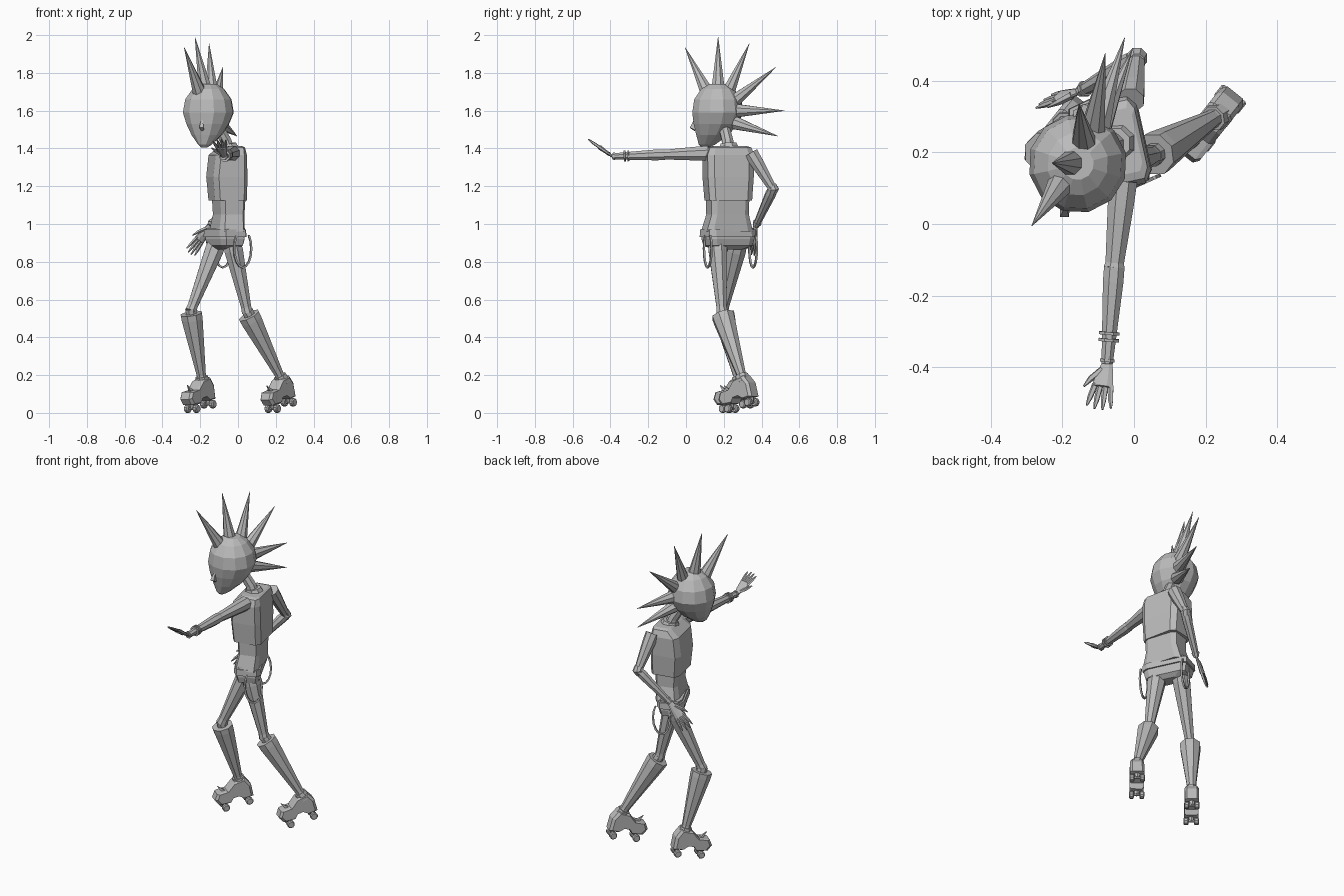
import bpy, bmesh, math
from mathutils import Vector, Matrix

old = bpy.data.objects.get("Cube")
if old:
    bpy.data.objects.remove(old)

grey = bpy.data.materials.new("plain_grey")
grey.use_nodes = True
grey.diffuse_color = (0.5, 0.5, 0.5, 1)
grey.node_tree.nodes["Principled BSDF"].inputs["Base Color"].default_value = (0.5, 0.5, 0.5, 1)


def finish(name, bm):
    bmesh.ops.recalc_face_normals(bm, faces=bm.faces)
    mesh = bpy.data.meshes.new(name)
    bm.to_mesh(mesh)
    bm.free()
    mesh.materials.append(grey)
    obj = bpy.data.objects.new(name, mesh)
    bpy.context.collection.objects.link(obj)
    return obj


def skin(name, rings):
    """Join rings of points with flat faces and cap both ends."""
    bm = bmesh.new()
    loops = [[bm.verts.new(p) for p in ring] for ring in rings]
    n = len(loops[0])
    for a, b in zip(loops, loops[1:]):
        for i in range(n):
            j = (i + 1) % n
            bm.faces.new((a[i], a[j], b[j], b[i]))
    bm.faces.new(loops[0])
    bm.faces.new(loops[-1])
    return finish(name, bm)


def tube(name, points, radii, sides=8, ref=None, squash=1.0):
    """Tapered limb along a path; squash flattens it along ref."""
    pts = [Vector(p) for p in points]
    span = pts[-1] - pts[0]
    if ref is None:
        ref = (0, 0, 1) if abs(span.z) < 0.7 * span.length else (0, 1, 0)
    rings = []
    for i, (p, r) in enumerate(zip(pts, radii)):
        d = (pts[min(i + 1, len(pts) - 1)] - pts[max(i - 1, 0)]).normalized()
        u = d.cross(Vector(ref)).normalized()
        v = u.cross(d)
        ring = []
        for k in range(sides):
            a = math.tau * (k + 0.5) / sides
            ring.append(p + r * (u * math.cos(a) + v * squash * math.sin(a)))
        rings.append(ring)
    return skin(name, rings)


def body(name, centre, facing, sections, outline):
    """Stack of sections (height, forward shift, half depth, half width)."""
    f = Vector((facing[0], facing[1], 0)).normalized()
    s = Vector((-f.y, f.x, 0))
    c = Vector((centre[0], centre[1], 0))
    return skin(name, [[c + f * (shift + a * depth) + s * b * width + Vector((0, 0, z))
                        for a, b in outline] for z, shift, depth, width in sections])


def mid(a, b, t):
    return Vector(a).lerp(Vector(b), t)


round12 = [(math.cos(math.tau * k / 12), math.sin(math.tau * k / 12)) for k in range(12)]
chamfer = [(1, 0.7), (0.75, 1), (-0.75, 1), (-1, 0.75), (-1, -0.75), (-0.75, -1), (0.75, -1), (1, -0.7)]

# Head with pointed chin
body("head", (-0.157, 0.168), (-0.3, -0.95), [
    (1.742, 0, 0.045, 0.045), (1.715, 0, 0.09, 0.085), (1.66, 0, 0.128, 0.125),
    (1.59, 0, 0.138, 0.138), (1.53, 0.01, 0.122, 0.115), (1.47, 0.03, 0.088, 0.08),
    (1.42, 0.06, 0.045, 0.035), (1.405, 0.07, 0.02, 0.015)], round12)
tube("nose", [(-0.19, 0.05, 1.56), (-0.194, 0.032, 1.51), (-0.188, 0.05, 1.50)],
     [0.004, 0.017, 0.01], 4)
tube("neck", [(-0.05, 0.225, 1.38), (-0.065, 0.22, 1.44), (-0.11, 0.2, 1.52)], [0.04, 0.032, 0.03])
tube("collar", [(-0.047, 0.227, 1.39), (-0.053, 0.225, 1.425)], [0.06, 0.045])

# Fan of hair spikes: base, tip
spikes = [((-0.205, 0.11, 1.70), (-0.285, -0.005, 1.935)),
          ((-0.175, 0.17, 1.72), (-0.228, 0.17, 1.99)),
          ((-0.14, 0.225, 1.70), (-0.153, 0.335, 1.955)),
          ((-0.115, 0.26, 1.655), (-0.08, 0.476, 1.83)),
          ((-0.1, 0.275, 1.60), (-0.026, 0.52, 1.60)),
          ((-0.1, 0.26, 1.535), (-0.005, 0.487, 1.465))]
for i, (base, tip) in enumerate(spikes):
    tube(f"hair_spike_{i + 1}", [base, tip], [0.037, 0.001], 8, ref=(1, 0, 0))

# Torso, waist, hips
body("vest", (-0.055, 0.224), (-0.977, -0.215), [
    (1.125, 0, 0.086, 0.115), (1.25, 0.005, 0.092, 0.124), (1.365, 0, 0.084, 0.126),
    (1.405, -0.02, 0.056, 0.112), (1.412, -0.02, 0.045, 0.09)], chamfer)
body("waist", (-0.05, 0.22), (-0.95, -0.3), [
    (1.15, 0, 0.07, 0.105), (1.05, 0, 0.064, 0.103), (0.96, 0.01, 0.07, 0.128)], chamfer)
hip_facing = (-0.9, -0.43)
body("shorts", (-0.07, 0.222), hip_facing, [
    (0.98, 0, 0.066, 0.128), (0.92, 0, 0.07, 0.13), (0.885, 0, 0.062, 0.122),
    (0.865, 0, 0.035, 0.07)], chamfer)
body("belt", (-0.07, 0.222), hip_facing, [(0.932, 0, 0.078, 0.138), (0.97, 0, 0.076, 0.136)], chamfer)

# Straps hanging at the hips
for name, c in (("left_hip_strap", (0.025, 0.115)), ("right_hip_strap", (-0.08, 0.355))):
    loop = []
    for k in range(13):
        a = math.pi * (k / 12 * 1.5 - 0.25)
        loop.append((c[0] + 0.045 * math.cos(a), c[1] + 0.02 * math.cos(a), 0.87 - 0.1 * math.sin(a)))
    tube(name, loop, [0.007] * 13, 4, ref=(-0.4, 0.9, 0))


# Legs and roller skates
def leg(side, hip, knee, ankle, pitch):
    hip, knee, ankle = Vector(hip), Vector(knee), Vector(ankle)
    tube(side + "_thigh", [hip, mid(hip, knee, 0.15), mid(hip, knee, 0.92), knee],
         [0.05, 0.053, 0.029, 0.032])
    tube(side + "_shin", [knee + Vector((0, 0, 0.01)), mid(knee, ankle, 0.3)], [0.032, 0.028])
    top = mid(knee, ankle, 0.04)
    tube(side + "_boot", [top, mid(knee, ankle, 0.12), mid(knee, ankle, 0.93), ankle],
         [0.061, 0.06, 0.026, 0.03])
    tube(side + "_ankle_cuff", [mid(knee, ankle, 0.95), mid(knee, ankle, 1.06)], [0.036, 0.04])

    # Skate in its own frame: x forward, y sideways, origin at the ankle
    place = (Matrix.Translation(ankle) @ Matrix.Rotation(math.atan2(-0.78, -0.62), 4, "Z")
             @ Matrix.Rotation(math.radians(pitch), 4, "Y"))
    outline = [(-0.06, -0.11), (-0.01, -0.112), (0.02, -0.088), (0.06, -0.09), (0.08, -0.115),
               (0.145, -0.11), (0.165, -0.075), (0.145, -0.04), (0.085, -0.038),
               (0.035, 0.005), (-0.03, 0.012), (-0.058, -0.035)]
    skin(side + "_skate_shoe", [
        [place @ Vector((0.05 + (u - 0.05) * k, y, -0.06 + (v + 0.06) * k)) for u, v in outline]
        for y, k in ((-0.04, 0.86), (-0.028, 1), (0.028, 1), (0.04, 0.86))])
    tube(side + "_skate_bow", [place @ Vector((0.1, 0, -0.045)), place @ Vector((0.13, 0, -0.005))],
         [0.014, 0.002], 4, ref=(0, 0, 1))
    for end, u in (("front", 0.11), ("rear", -0.03)):
        def at(y, v=-0.135):
            return place @ Vector((u, y, v))
        tube(f"{side}_{end}_truck", [at(0, -0.1), at(0)], [0.02, 0.012], 6, ref=(1, 0, 0))
        tube(f"{side}_{end}_axle", [at(-0.03), at(0.03)], [0.007, 0.007], 6)
        for label, s in (("inner", -1), ("outer", 1)):
            tube(f"{side}_{end}_{label}_wheel",
                 [at(s * y) for y in (0.016, 0.021, 0.038, 0.043)],
                 [0.017, 0.022, 0.022, 0.017], 10)


leg("left", (-0.035, 0.165, 0.915), (0.05, 0.19, 0.53), (0.23, 0.3, 0.18), 14)
leg("right", (-0.105, 0.28, 0.915), (-0.25, 0.195, 0.54), (-0.19, 0.28, 0.174), 10)


# Arms and hands
def hand(side, wrist, tip, across, thumb_sign):
    wrist, tip = Vector(wrist), Vector(tip)
    d = tip - wrist
    across = Vector(across)
    across = (across - d * across.dot(d) / d.length_squared).normalized()
    normal = across.cross(d).normalized()
    tube(side + "_palm", [wrist, mid(wrist, tip, 0.2), mid(wrist, tip, 0.52)],
         [0.016, 0.024, 0.033], 8, ref=normal, squash=0.4)
    for k in range(4):
        s = (k - 1.5) / 1.5
        root = mid(wrist, tip, 0.47) + across * 0.022 * s
        end = wrist + d * (1 - 0.08 * abs(s)) + across * 0.034 * s
        tube(f"{side}_finger_{k + 1}", [root, mid(root, end, 0.6), end], [0.009, 0.008, 0.003], 5, ref=normal)
    out = across * thumb_sign
    root = mid(wrist, tip, 0.15) + out * 0.012
    tube(side + "_thumb", [root, root + d * 0.2 + out * 0.025, root + d * 0.38 + out * 0.04],
         [0.011, 0.009, 0.003], 5, ref=normal)


# Outstretched arm
shoulder, elbow, wrist = (-0.03, 0.12, 1.375), (-0.055, -0.12, 1.367), (-0.075, -0.39, 1.358)
tube("left_upper_arm", [shoulder, mid(shoulder, elbow, 0.3), mid(shoulder, elbow, 0.95), elbow],
     [0.042, 0.039, 0.028, 0.031])
tube("left_forearm", [elbow, mid(elbow, wrist, 0.15), mid(elbow, wrist, 0.7), wrist],
     [0.031, 0.031, 0.022, 0.017])
for i, (t, r) in enumerate(((0.67, 0.031), (0.74, 0.031), (0.95, 0.022))):
    tube(f"left_bracelet_{i + 1}", [mid(elbow, wrist, t), mid(elbow, wrist, t + 0.03)], [r, r])
hand("left", wrist, (-0.1, -0.52, 1.45), (1, 0, 0), -1)

# Arm bent back with the hand at the hip
shoulder, elbow, wrist = (-0.01, 0.345, 1.375), (0.008, 0.46, 1.185), (-0.15, 0.37, 0.99)
tube("right_upper_arm", [shoulder, mid(shoulder, elbow, 0.3), mid(shoulder, elbow, 0.92), elbow],
     [0.04, 0.037, 0.025, 0.027], ref=(1, 0, 0))
tube("right_elbow", [(0.008, 0.455, 1.21), (0.008, 0.463, 1.185), (0, 0.456, 1.165)],
     [0.022, 0.031, 0.024], ref=(1, 0, 0))
tube("right_forearm", [elbow, mid(elbow, wrist, 0.15), mid(elbow, wrist, 0.75), wrist],
     [0.027, 0.029, 0.021, 0.017])
tube("right_bracelet", [mid(elbow, wrist, 0.9), mid(elbow, wrist, 0.94)], [0.023, 0.023])
hand("right", wrist, (-0.26, 0.34, 0.84), (0.6, 0.5, -0.5), -1)
